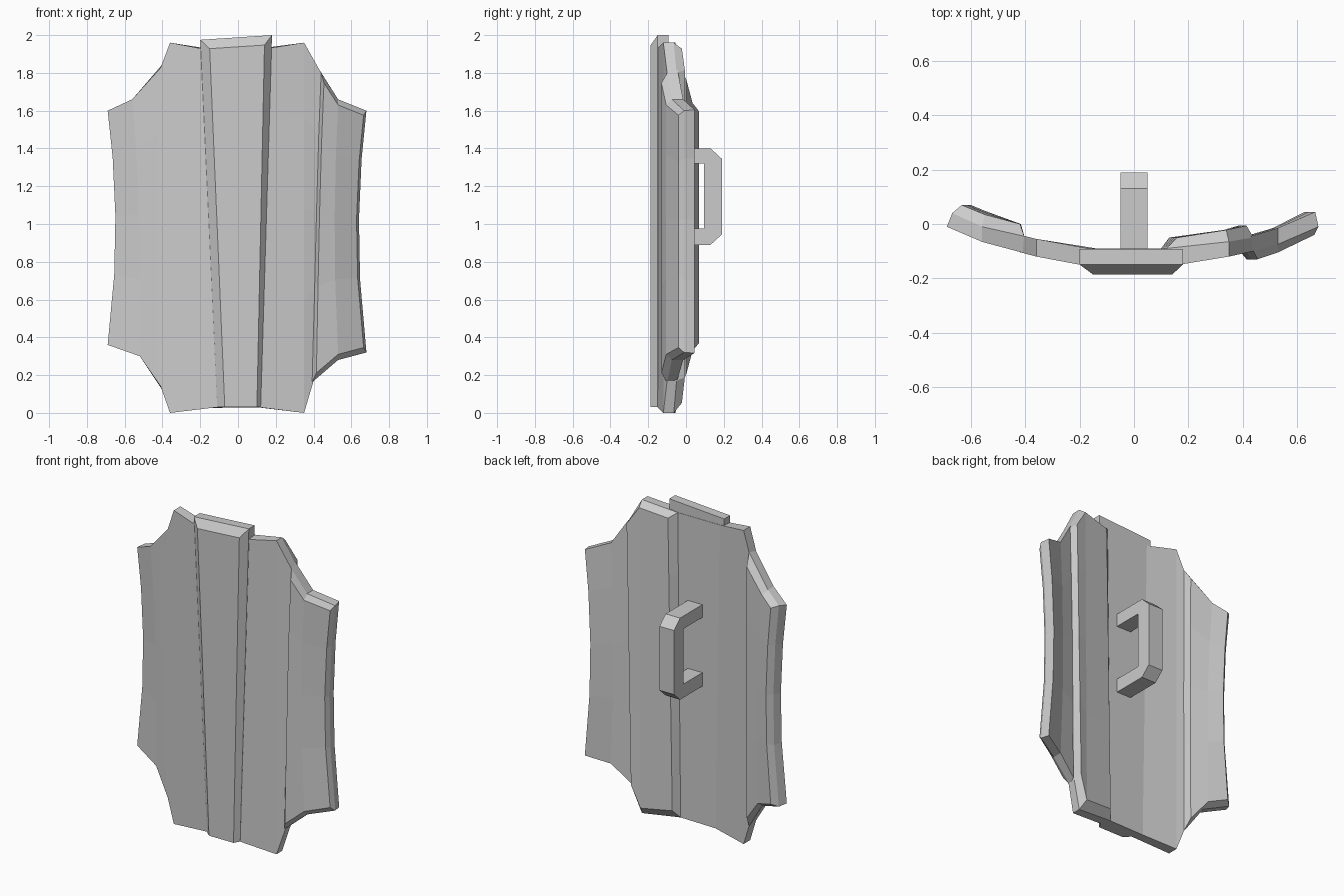
import bpy, bmesh

if "Cube" in bpy.data.objects:
    bpy.data.objects.remove(bpy.data.objects["Cube"])

# shield outline as (x, z) break points
TOP = [(-.69, 1.60), (-.56, 1.66), (-.42, 1.80), (-.36, 1.96), (-.2, 1.93),
       (.18, 1.93), (.35, 1.96), (.44, 1.80), (.53, 1.66), (.68, 1.60)]
BOTTOM = [(-.69, .36), (-.52, .30), (-.42, .17), (-.36, 0), (-.11, .03),
          (.12, .03), (.35, 0), (.39, .16), (.53, .28), (.68, .32)]
ROWS = [0, .3, .55, .8, 1]


def interp(line, x):
    x = min(max(x, line[0][0]), line[-1][0])
    for (x0, z0), (x1, z1) in zip(line, line[1:]):
        if x <= x1:
            return z0 + (z1 - z0) * (x - x0) / (x1 - x0)
    return line[-1][1]


def finish(bm, name):
    bmesh.ops.recalc_face_normals(bm, faces=bm.faces)
    me = bpy.data.meshes.new(name)
    bm.to_mesh(me)
    bm.free()
    bpy.context.collection.objects.link(bpy.data.objects.new(name, me))


def plank(name, layers, top=TOP, rows=ROWS):
    """Layers run front to back: (bottom inset, top inset, [(x bottom, x top, y), ...])."""
    bm = bmesh.new()
    grids = []
    for lo, hi, cols in layers:
        grid = []
        for xb, xt, y in cols:
            zb, zt = interp(BOTTOM, xb) + lo, interp(top, xt) - hi
            col = []
            for t in rows:
                x = xb + (xt - xb) * t
                bow = max(0, (abs(x) - .4) / .28) * .16 * t * (1 - t)
                x -= bow if x > 0 else -bow
                col.append(bm.verts.new((x, y, zb + (zt - zb) * t)))
            grid.append(col)
        grids.append(grid)
    n, m = len(grids[0]), len(rows)
    for g in (grids[0], grids[-1]):
        for i in range(n - 1):
            for j in range(m - 1):
                bm.faces.new((g[i][j], g[i + 1][j], g[i + 1][j + 1], g[i][j + 1]))
    # rim between layers
    loop = ([(i, 0) for i in range(n)] + [(n - 1, j) for j in range(1, m)] +
            [(i, m - 1) for i in range(n - 2, -1, -1)] + [(0, j) for j in range(m - 2, 0, -1)])
    for a, b in zip(grids, grids[1:]):
        for (i, j), (k, l) in zip(loop, loop[1:] + loop[:1]):
            bm.faces.new((a[i][j], a[k][l], b[k][l], b[i][j]))
    finish(bm, name)


# left outer board, bevelled at the back
plank("left_outer_board", [
    (0, 0, [(-.69, -.69, -.01), (-.52, -.56, -.066), (-.41, -.41, -.106)]),
    (0, 0, [(-.67, -.67, .04), (-.52, -.56, -.01), (-.405, -.405, -.045)]),
    (.03, .03, [(-.635, -.635, .07), (-.52, -.55, .035), (-.42, -.42, .0)])])

# wide board that runs behind the centre
plank("left_inner_board", [
    (0, 0, [(-.42, -.42, -.104), (-.36, -.36, -.12), (-.11, -.2, -.15), (.12, .18, -.15)]),
    (0, 0, [(-.42, -.42, -.04), (-.36, -.36, -.055), (-.14, -.17, -.09), (.12, .18, -.09)])],
    rows=[0, 1])

# raised centre board, bevelled at the front
plank("centre_board", [
    (0, .05, [(-.07, -.15, -.187), (.1, .14, -.187)]),
    (0, 0, [(-.11, -.2, -.15), (.12, .18, -.15)]),
    (0, 0, [(-.11, -.2, -.092), (.12, .18, -.092)])],
    top=[(-.2, 1.975), (.18, 2.0)], rows=[0, 1])

# right inner board, bevelled at the back
plank("right_inner_board", [
    (0, 0, [(.11, .16, -.151), (.35, .35, -.12), (.40, .44, -.1)]),
    (0, 0, [(.1, .12, -.09), (.35, .35, -.065), (.40, .44, -.05)]),
    (.05, .03, [(.13, .16, -.05), (.33, .34, -.022), (.385, .415, -.006)])])

# right outer board, bevelled at the front
plank("right_outer_board", [
    (.03, .03, [(.415, .455, -.13), (.53, .53, -.105), (.665, .665, -.04)]),
    (0, 0, [(.39, .44, -.1), (.53, .53, -.075), (.68, .68, -.01)]),
    (0, 0, [(.41, .43, -.045), (.53, .53, -.015), (.668, .668, .045)])])

# handle: side profile (y, z) extruded across x
profile = [(-.1, 1.4), (.13, 1.4), (.19, 1.345), (.19, .945), (.13, .89), (-.1, .89),
           (-.1, .975), (.095, .975), (.095, 1.32), (-.1, 1.32)]
bm = bmesh.new()
face = bm.faces.new([bm.verts.new((-.05, y, z)) for y, z in profile])
ext = bmesh.ops.extrude_face_region(bm, geom=[face], use_keep_orig=True)
bmesh.ops.translate(bm, vec=(.1, 0, 0),
                    verts=[g for g in ext["geom"] if isinstance(g, bmesh.types.BMVert)])
finish(bm, "handle")
